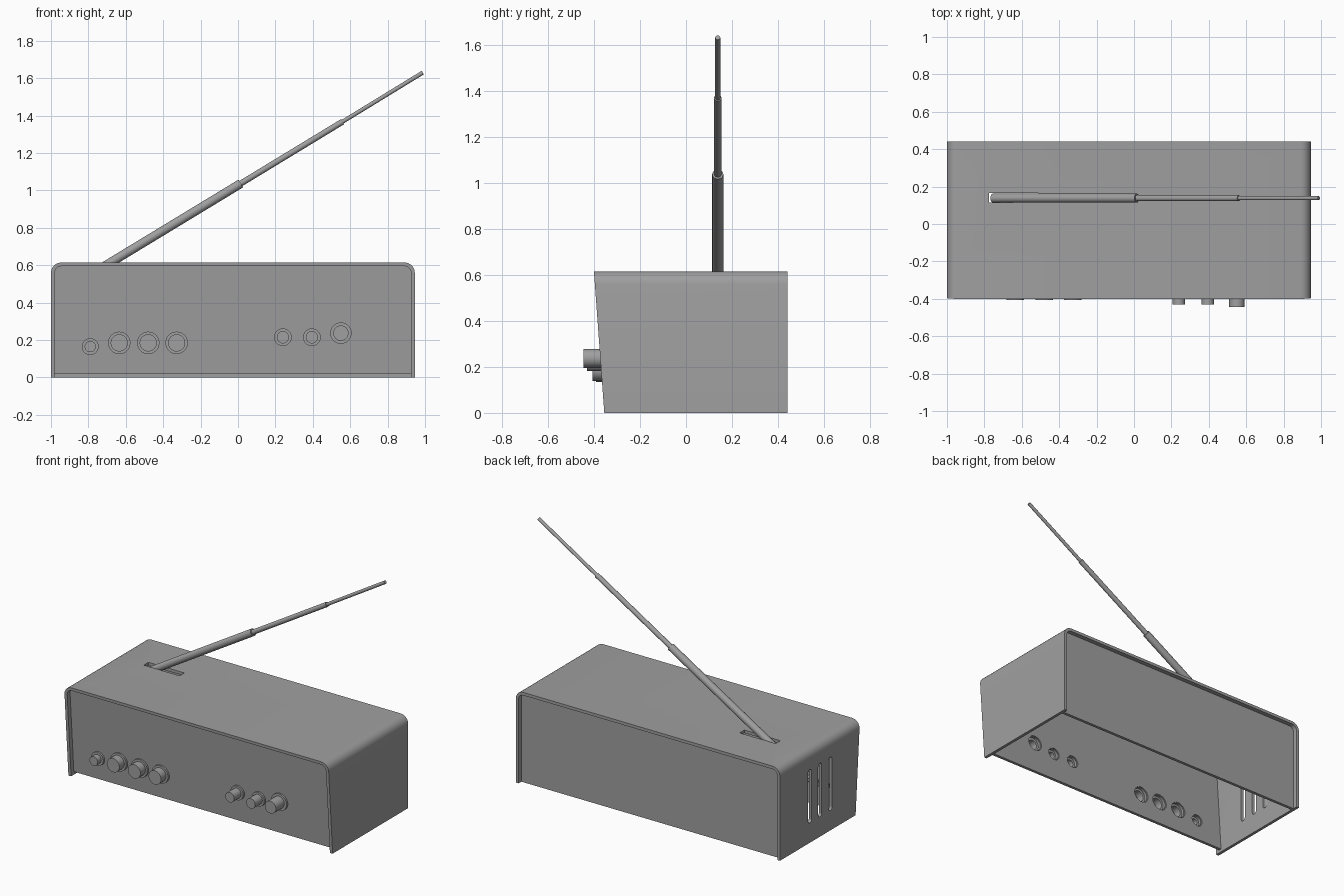
import bpy, bmesh, math
from mathutils import Vector

cube = bpy.data.objects.get("Cube")
if cube:
    bpy.data.objects.remove(cube, do_unlink=True)

grey = bpy.data.materials.new("plain_grey")
grey.use_nodes = True
grey.diffuse_color = (0.35, 0.35, 0.35, 1)
grey.node_tree.nodes["Principled BSDF"].inputs["Base Color"].default_value = grey.diffuse_color

LEFT, RIGHT, TOP, BACK = 0.945, -1.0, 0.615, 0.44
WALL, RECESS, RADIUS = 0.02, 0.03, 0.055


def front_y(z):
    """The front leans forward towards the top."""
    return -0.355 - 0.045 * z / TOP


def make(name, bm, smooth=True):
    bmesh.ops.recalc_face_normals(bm, faces=bm.faces[:])
    mesh = bpy.data.meshes.new(name)
    bm.to_mesh(mesh)
    bm.free()
    ob = bpy.data.objects.new(name, mesh)
    bpy.context.collection.objects.link(ob)
    mesh.materials.append(grey)
    bpy.ops.object.select_all(action='DESELECT')
    ob.select_set(True)
    bpy.context.view_layer.objects.active = ob
    if smooth:
        bpy.ops.object.shade_smooth_by_angle(angle=math.radians(35))
    return ob


def arch(inset, bottom=0.0, steps=5):
    """Outline in x and z: upright sides, flat top, rounded upper corners."""
    r = RADIUS - inset
    points = [(LEFT - inset, bottom)]
    for cx, start in ((LEFT - RADIUS, 0), (RIGHT + RADIUS, 90)):
        for i in range(steps + 1):
            a = math.radians(start + 90 * i / steps)
            points.append((cx + r * math.cos(a), TOP - RADIUS + r * math.sin(a)))
    return points + [(RIGHT + inset, bottom)]


def prism(outline, near, far):
    """Extrude an x-z outline between two y functions of z."""
    bm = bmesh.new()
    a = [bm.verts.new((x, near(z), z)) for x, z in outline]
    b = [bm.verts.new((x, far(z), z)) for x, z in outline]
    n = len(outline)
    bm.faces.new(a)
    bm.faces.new(b)
    for i in range(n):
        j = (i + 1) % n
        bm.faces.new((a[i], a[j], b[j], b[i]))
    return bm


def cylinder(bm, start, end, r, sides=24):
    start, end = Vector(start), Vector(end)
    axis = end - start
    matrix = axis.to_track_quat('Z', 'Y').to_matrix().to_4x4()
    matrix.translation = (start + end) / 2
    bmesh.ops.create_cone(bm, cap_ends=True, segments=sides, radius1=r,
                          radius2=r, depth=axis.length, matrix=matrix)


def cut(target, bm):
    cutter = make("cutter", bm, False)
    cutter.hide_render = True
    mod = target.modifiers.new("cut", 'BOOLEAN')
    mod.object = cutter
    mod.solver = 'EXACT'
    bpy.context.view_layer.objects.active = target
    bpy.ops.object.modifier_apply(modifier=mod.name)
    bpy.data.objects.remove(cutter, do_unlink=True)


def box(bm, low, high):
    verts = bmesh.ops.create_cube(bm, size=1)["verts"]
    for v in verts:
        v.co = [h if c > 0 else l for c, l, h in zip(v.co, low, high)]


# Wraparound casing, open at front, back and bottom
casing = make("casing", prism(arch(0) + arch(WALL)[::-1], front_y, lambda z: BACK))

# Antenna opening in the top
bm = bmesh.new()
box(bm, (-0.775, 0.115, 0.5), (-0.51, 0.165, 0.7))
cut(casing, bm)

# Rounded vent slots in the right side
for y in (0.126, 0.02, -0.09):
    bm = bmesh.new()
    ring = []
    for z, start in ((0.47, 0), (0.15, 180)):
        for i in range(9):
            a = math.radians(start + 180 * i / 8)
            ring.append(bm.verts.new((-1.1, y + 0.018 * math.cos(a), z + 0.018 * math.sin(a))))
    face = bm.faces.new(ring)
    extruded = bmesh.ops.extrude_face_region(bm, geom=[face])["geom"]
    moved = [g for g in extruded if isinstance(g, bmesh.types.BMVert)]
    bmesh.ops.translate(bm, verts=moved, vec=(0.2, 0, 0))
    cut(casing, bm)

# Recessed panels
make("back_panel", prism(arch(WALL), lambda z: BACK - RECESS - WALL, lambda z: BACK - RECESS))
front_panel = make("front_panel", prism(arch(WALL, 0.02), lambda z: front_y(z) + RECESS,
                                        lambda z: front_y(z) + RECESS + WALL))

# Knobs: name, x, z, collar radius, cap radius, y of the cap front
knobs = [("small_button", -0.79, 0.165, 0.045, 0.03, -0.39)]
knobs += [("large_button", x, 0.185, 0.06, 0.046, -0.406) for x in (-0.635, -0.48, -0.328)]
knobs += [("small_knob", x, 0.215, 0.047, 0.033, -0.43) for x in (0.24, 0.395)]
knobs += [("large_knob", 0.55, 0.237, 0.057, 0.041, -0.445)]
for name, x, z, collar, cap, tip in knobs:
    base = front_y(z) + RECESS
    bm = bmesh.new()
    cylinder(bm, (x, base - 0.1, z), (x, base + 0.1, z), collar - 0.004)
    cut(front_panel, bm)
    # Hollow stepped cap, open at the back
    lip = base - 0.015
    profile = [(collar, base + 0.012), (collar, lip), (cap, lip), (cap, tip), (0, tip),
               (0, tip + 0.01), (cap - 0.008, tip + 0.01), (cap - 0.008, lip + 0.008),
               (collar - 0.008, lip + 0.008), (collar - 0.008, base + 0.012)]
    bm = bmesh.new()
    verts = [bm.verts.new((x + r, y, z)) for r, y in profile]
    edges = [bm.edges.new((verts[i], verts[(i + 1) % len(verts)])) for i in range(len(verts))]
    bmesh.ops.spin(bm, geom=verts + edges, cent=(x, 0, z), axis=(0, 1, 0),
                   angle=math.tau, steps=28)
    bmesh.ops.remove_doubles(bm, verts=bm.verts[:], dist=0.0001)
    make(name, bm)

# Telescopic antenna in three sections
stops = [(-0.755, 0.57), (0.015, 1.037), (0.56, 1.368), (0.988, 1.63)]
names = ("antenna_lower", "antenna_middle", "antenna_tip")
for i, r in enumerate((0.024, 0.016, 0.011)):
    (x1, z1), (x2, z2) = stops[i:i + 2]
    bm = bmesh.new()
    cylinder(bm, (x1, 0.138, z1), (x2, 0.138, z2), r)
    make(names[i], bm)
